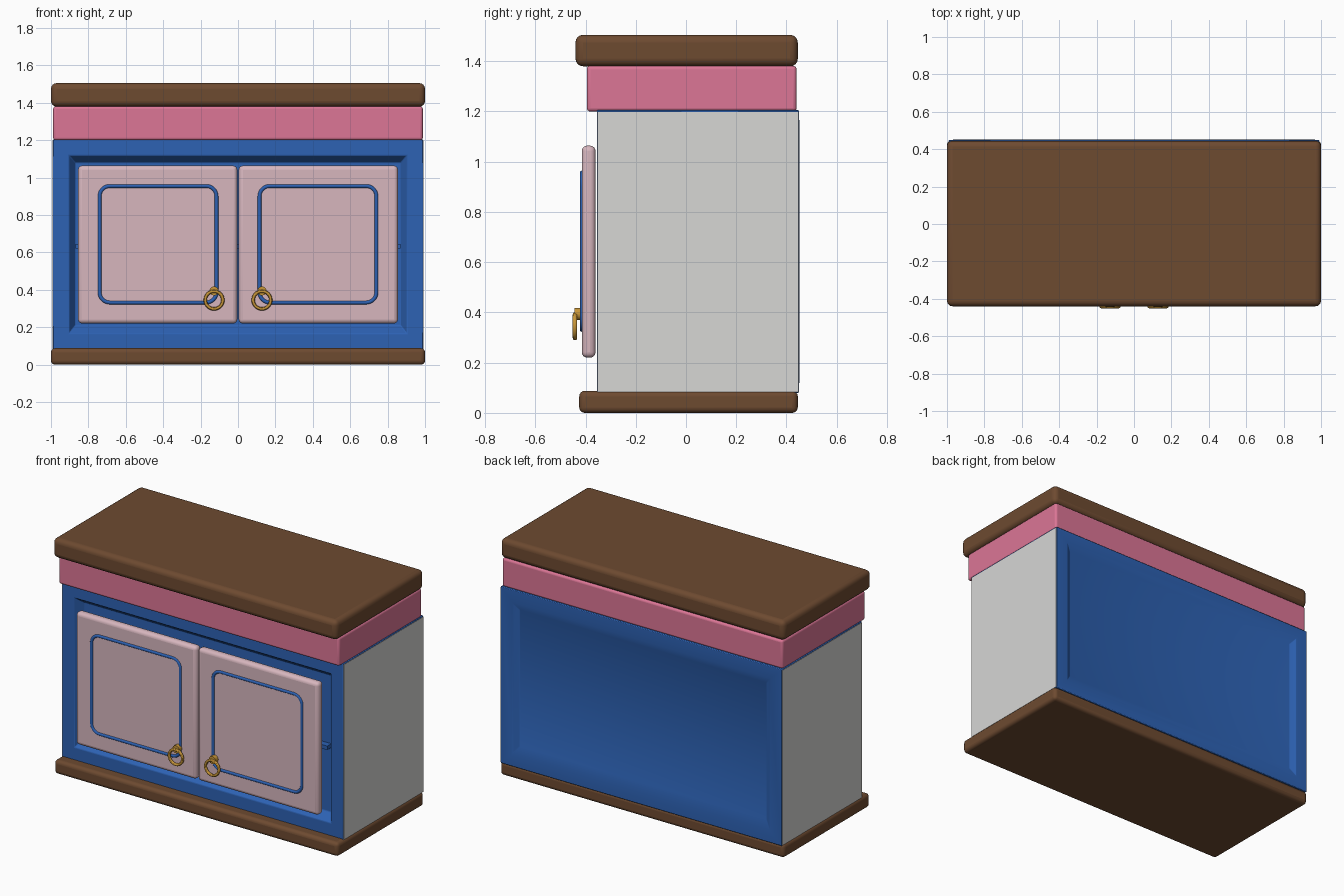
import bpy, bmesh, math
from mathutils import Vector

if "Cube" in bpy.data.objects:
    bpy.data.objects.remove(bpy.data.objects["Cube"])


def mat(name, rgb):
    m = bpy.data.materials.new(name)
    m.diffuse_color = (*rgb, 1)
    m.use_nodes = True
    m.node_tree.nodes["Principled BSDF"].inputs["Base Color"].default_value = m.diffuse_color
    return m


BROWN = mat("brown wood", (0.155, 0.069, 0.030))
PINK = mat("rose pink", (0.716, 0.181, 0.305))
PALE = mat("pale pink", (0.680, 0.468, 0.515))
BLUE = mat("blue paint", (0.026, 0.122, 0.456))
WHITE = mat("off white", (0.680, 0.680, 0.665))
GOLD = mat("gold", (0.580, 0.305, 0.040))


def finish(name, bm, material, bevel=0, segments=4):
    me = bpy.data.meshes.new(name)
    bm.to_mesh(me)
    bm.free()
    ob = bpy.data.objects.new(name, me)
    bpy.context.collection.objects.link(ob)
    me.materials.append(material)
    if bevel:
        b = ob.modifiers.new("bevel", "BEVEL")
        b.width, b.segments, b.limit_method = bevel, segments, "ANGLE"
    bpy.ops.object.select_all(action="DESELECT")
    ob.select_set(True)
    bpy.context.view_layer.objects.active = ob
    bpy.ops.object.shade_smooth_by_angle(angle=math.radians(40))
    return ob


def box_bm(x0, x1, y0, y1, z0, z1):
    bm = bmesh.new()
    bmesh.ops.create_cube(bm, size=1)
    for v in bm.verts:
        v.co = Vector(((x0 + x1) / 2 + v.co.x * (x1 - x0),
                       (y0 + y1) / 2 + v.co.y * (y1 - y0),
                       (z0 + z1) / 2 + v.co.z * (z1 - z0)))
    return bm


def box(name, dims, material, bevel=0, segments=4):
    return finish(name, box_bm(*dims), material, bevel, segments)


# Plinth, frieze and worktop
box("base_plinth", (-1, 1, -0.425, 0.445, 0, 0.088), BROWN, 0.022)
box("pink_frieze", (-0.988, 0.988, -0.395, 0.44, 1.2, 1.382), PINK, 0.014)
box("worktop", (-1, 1, -0.44, 0.445, 1.38, 1.505), BROWN, 0.03)

# Cabinet body with a recessed panel cut into the front and the back
bm = box_bm(-0.99, 0.99, -0.355, 0.45, 0.08, 1.205)
bm.normal_update()
for f in [f for f in bm.faces if abs(f.normal.y) > 0.9]:
    s = f.normal.y
    bmesh.ops.inset_region(bm, faces=[f], thickness=0.122)
    inner = bmesh.ops.extrude_face_region(bm, geom=[f])
    verts = [g for g in inner["geom"] if isinstance(g, bmesh.types.BMVert)]
    bmesh.ops.delete(bm, geom=[f], context="FACES_ONLY")
    for v in verts:
        v.co.y -= s * (0.02 if s > 0 else 0.05)
        v.co.z = 0.21 if v.co.z < 0.6 else 1.08
        v.co.x = math.copysign(0.87, v.co.x)
bmesh.ops.recalc_face_normals(bm, faces=bm.faces)
finish("cabinet_body", bm, BLUE, 0.004, 2)

# Shelf edge seen through the gap beside the doors
box("shelf_edge", (-0.87, 0.87, -0.345, -0.305, 0.62, 0.645), BLUE)


def trim(name, x0, x1, z0, z1, y, r):
    # Rounded rectangle moulding
    cu = bpy.data.curves.new(name, "CURVE")
    cu.dimensions = "3D"
    cu.bevel_depth, cu.bevel_resolution = 0.01, 3
    pts = []
    for k, (cx, cz) in enumerate(((x1 - r, z1 - r), (x0 + r, z1 - r),
                                  (x0 + r, z0 + r), (x1 - r, z0 + r))):
        for i in range(9):
            a = math.pi / 2 * (k + i / 8)
            pts.append((cx + r * math.cos(a), y, cz + r * math.sin(a), 1))
    sp = cu.splines.new("POLY")
    sp.points.add(len(pts) - 1)
    for p, co in zip(sp.points, pts):
        p.co = co
    sp.use_cyclic_u = True
    cu.materials.append(BLUE)
    bpy.context.collection.objects.link(bpy.data.objects.new(name, cu))


for s, side in ((-1, "left"), (1, "right")):
    # White side panel
    xs = sorted((s * 0.98, s * 0.992))
    box(side + "_side_panel", (*xs, -0.352, 0.447, 0.084, 1.198), WHITE)
    # Door with moulding
    xs = sorted((s * 0.004, s * 0.855))
    box(side + "_door", (*xs, -0.415, -0.36, 0.22, 1.064), PALE, 0.022)
    xs = sorted((s * 0.115, s * 0.74))
    trim(side + "_door_trim", *xs, 0.332, 0.955, -0.413, 0.055)
    # Handle knob and ring
    bpy.ops.mesh.primitive_cylinder_add(
        vertices=24, radius=0.024, depth=0.032,
        location=(s * 0.128, -0.427, 0.394), rotation=(math.pi / 2, 0, 0))
    bpy.context.object.name = side + "_handle_knob"
    bpy.context.object.data.materials.append(GOLD)
    bpy.ops.object.shade_smooth_by_angle()
    bpy.ops.mesh.primitive_torus_add(
        major_radius=0.047, minor_radius=0.009, major_segments=40,
        minor_segments=12, location=(s * 0.128, -0.442, 0.345),
        rotation=(math.pi / 2, 0, 0))
    bpy.context.object.name = side + "_handle_ring"
    bpy.context.object.data.materials.append(GOLD)
    bpy.ops.object.shade_smooth_by_angle()
